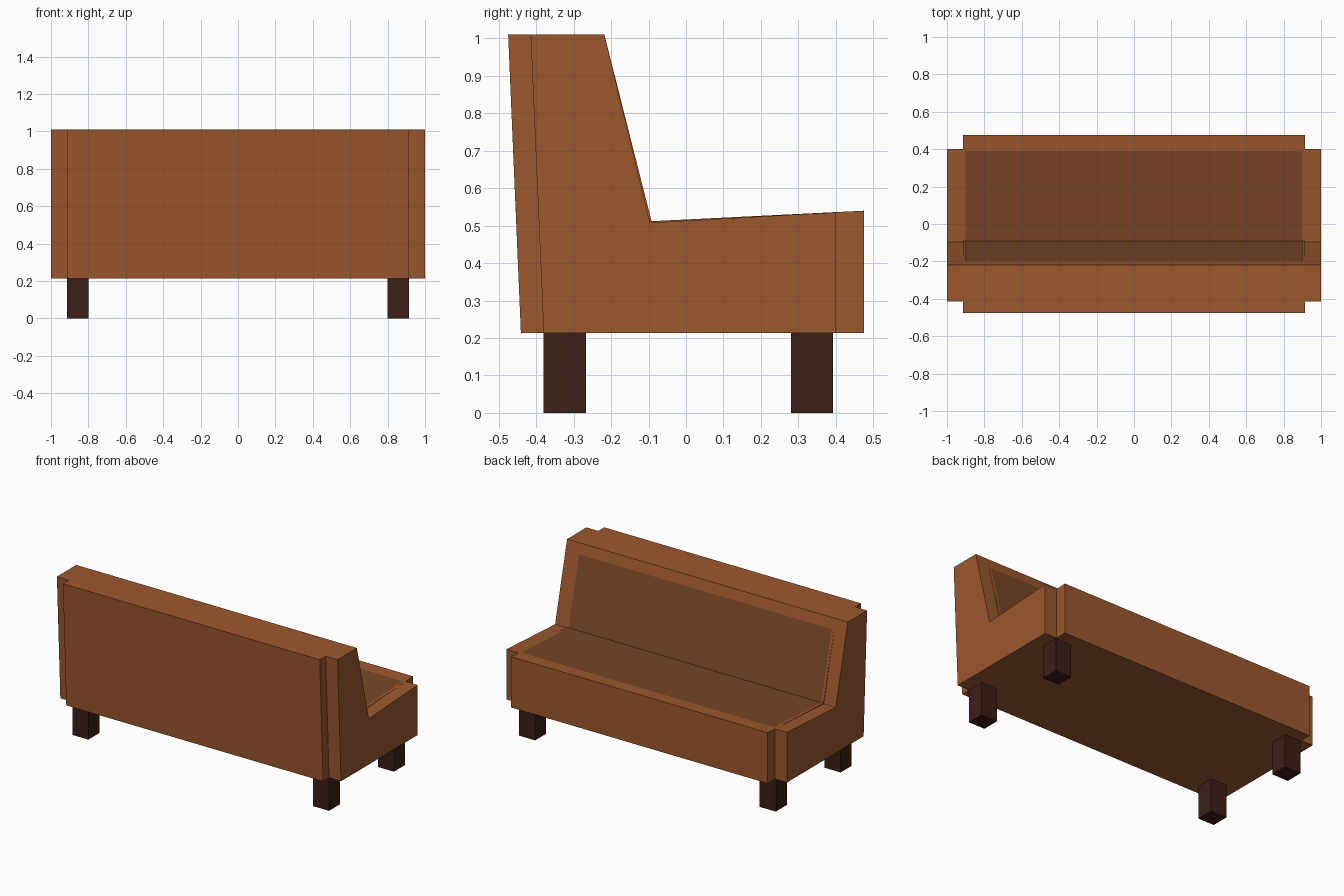
import bpy, bmesh

if "Cube" in bpy.data.objects:
    bpy.data.objects.remove(bpy.data.objects["Cube"])


def material(name, rgb):
    m = bpy.data.materials.new(name)
    m.diffuse_color = (*rgb, 1)
    m.use_nodes = True
    m.node_tree.nodes["Principled BSDF"].inputs["Base Color"].default_value = m.diffuse_color
    return m


wood = material("tan_leather", (0.33, 0.098, 0.027))
cloth = material("dark_upholstery", (0.19, 0.06, 0.019))
dark = material("dark_wood", (0.045, 0.013, 0.009))


def finish(bm, name, mat):
    bmesh.ops.recalc_face_normals(bm, faces=bm.faces)
    me = bpy.data.meshes.new(name)
    bm.to_mesh(me)
    bm.free()
    me.materials.append(mat)
    ob = bpy.data.objects.new(name, me)
    bpy.context.collection.objects.link(ob)
    return ob


def prism(name, profile, x0, x1, mat):
    """Extrude a (y, z) side profile from x0 to x1."""
    bm = bmesh.new()
    face = bm.faces.new([bm.verts.new((x0, y, z)) for y, z in profile])
    ext = bmesh.ops.extrude_face_region(bm, geom=[face], use_keep_orig=True)
    verts = [g for g in ext["geom"] if isinstance(g, bmesh.types.BMVert)]
    bmesh.ops.translate(bm, verts=verts, vec=(x1 - x0, 0, 0))
    return finish(bm, name, mat)


# Main seat and backrest body
prism("bench_body", [(-0.441, 0.213), (-0.475, 1.01), (-0.218, 1.01),
                     (-0.092, 0.512), (0.475, 0.54), (0.475, 0.213)],
      -0.915, 0.915, wood)

# Narrower end panels, stepped in at front and back
end_profile = [(-0.38, 0.213), (-0.415, 1.01), (-0.218, 1.01),
               (-0.096, 0.508), (0.40, 0.536), (0.40, 0.213)]
for side, s in (("left", -1), ("right", 1)):
    prism(side + "_end", end_profile, s * 0.915, s * 1.0, wood)

# Dark upholstery sheet folded over the seat and backrest
bm = bmesh.new()
rows = [[bm.verts.new((x, y, z)) for x in (-0.9, 0.9)]
        for y, z in ((0.39, 0.538), (-0.090, 0.514), (-0.199, 0.945))]
for a, b in zip(rows, rows[1:]):
    bm.faces.new((a[0], a[1], b[1], b[0]))
pad = finish(bm, "upholstery", cloth)
if pad.data.polygons[0].normal.z < 0:
    pad.data.flip_normals()

# Four square legs
for side, s in (("left", -1), ("right", 1)):
    for end, y0, y1 in (("rear", -0.38, -0.267), ("front", 0.28, 0.393)):
        prism(f"{end}_{side}_leg", [(y0, 0), (y1, 0), (y1, 0.213), (y0, 0.213)],
              s * 0.80, s * 0.915, dark)
